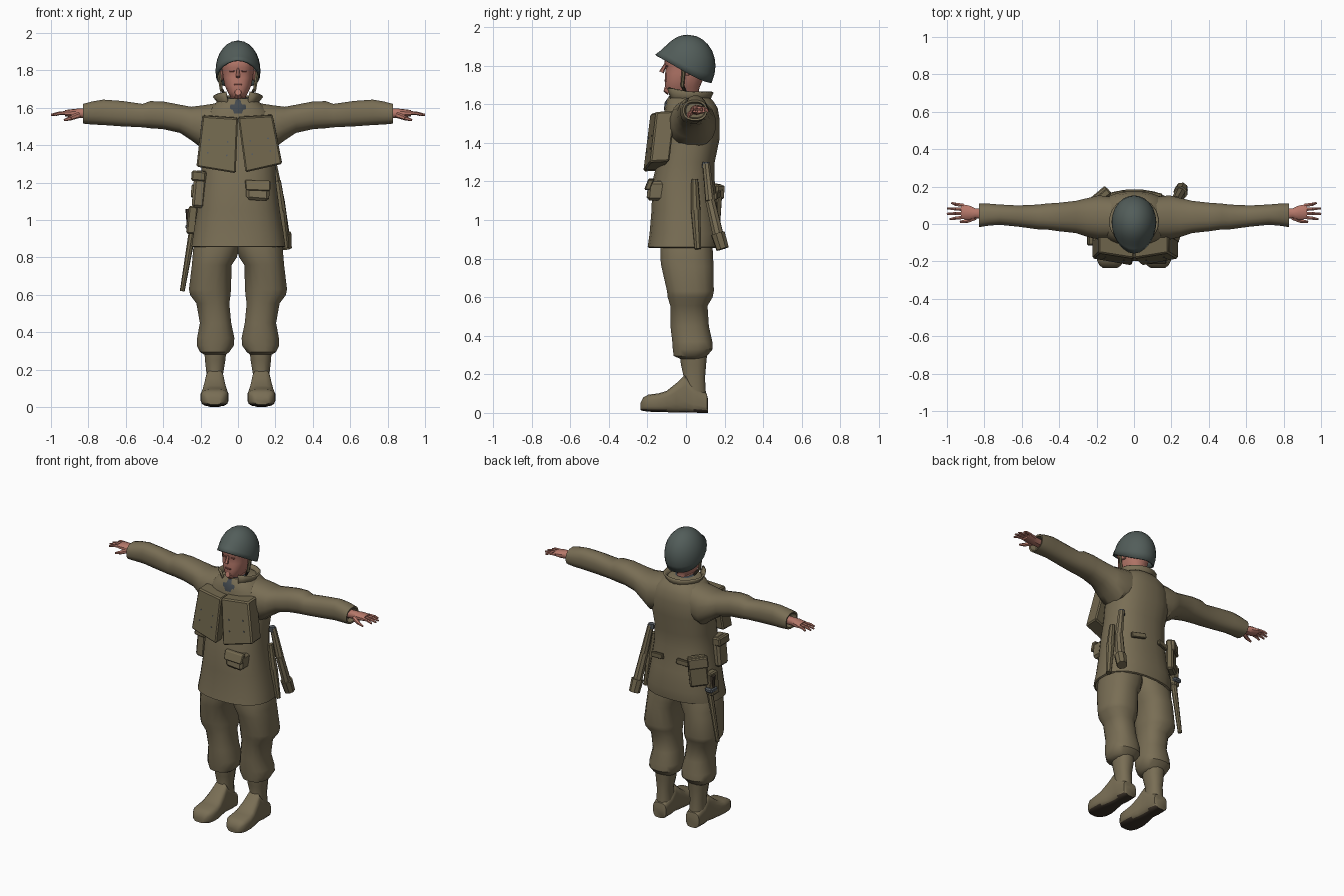
import bpy, bmesh, math
from mathutils import Vector, Matrix


def material(name, rgb):
    m = bpy.data.materials.new(name)
    m.diffuse_color = (*rgb, 1)
    return m


CLOTH = material("olive_cloth", (0.19, 0.155, 0.09))
CANVAS = material("canvas", (0.165, 0.135, 0.075))
HELMET = material("helmet_green_grey", (0.085, 0.11, 0.102))
SKIN = material("skin", (0.47, 0.19, 0.145))
LIPS = material("shaded_skin", (0.27, 0.09, 0.07))
SCARF = material("dark_scarf", (0.055, 0.065, 0.075))
SOLE = material("sole_brown", (0.045, 0.033, 0.022))
METAL = material("blue_grey_metal", (0.1, 0.115, 0.13))


def finish(name, bm, mats, angle=40):
    bmesh.ops.recalc_face_normals(bm, faces=bm.faces)
    me = bpy.data.meshes.new(name)
    bm.to_mesh(me)
    bm.free()
    ob = bpy.data.objects.new(name, me)
    bpy.context.collection.objects.link(ob)
    for m in mats if isinstance(mats, list) else [mats]:
        me.materials.append(m)
    bpy.ops.object.select_all(action='DESELECT')
    ob.select_set(True)
    bpy.context.view_layer.objects.active = ob
    bpy.ops.object.shade_smooth_by_angle(angle=math.radians(angle))
    return ob


def skin_rings(bm, rings, closed=True):
    """Join successive vertex rings with quads."""
    n = len(rings[0])
    for a, b in zip(rings, rings[1:]):
        for i in range(n if closed else n - 1):
            j = (i + 1) % n
            bm.faces.new((a[i], a[j], b[j], b[i]))


def loft(name, rows, mats, axis='z', n=16, p=2.4, s=1):
    """Each row: position on the axis, then min/max of the other two axes."""
    bm = bmesh.new()
    rings = []
    for t, a0, a1, b0, b1 in rows:
        ring = []
        for k in range(n):
            w = 2 * math.pi * (k + 0.5) / n
            c, d = math.cos(w), math.sin(w)
            a = (a0 + a1) / 2 + (a1 - a0) / 2 * math.copysign(abs(c) ** (2 / p), c)
            b = (b0 + b1) / 2 + (b1 - b0) / 2 * math.copysign(abs(d) ** (2 / p), d)
            x, y, z = {'z': (a, b, t), 'x': (t, a, b), 'y': (a, t, b)}[axis]
            ring.append(bm.verts.new((s * x, y, z)))
        rings.append(ring)
    skin_rings(bm, rings)
    bm.faces.new(rings[0])
    bm.faces.new(rings[-1])
    return finish(name, bm, mats)


def rod(name, a, b, r1, r2, mat, n=8):
    a, b = Vector(a), Vector(b)
    bm = bmesh.new()
    rot = (b - a).to_track_quat('Z', 'Y').to_matrix().to_4x4()
    bmesh.ops.create_cone(bm, cap_ends=True, segments=n, radius1=r1, radius2=r2,
                          depth=(b - a).length, matrix=Matrix.Translation((a + b) / 2) @ rot)
    return finish(name, bm, mat)


def prism(name, quad, depth, mat, bevel=0.008):
    """Front quad pushed back along a depth vector, edges softened."""
    bm = bmesh.new()
    f = [bm.verts.new(q) for q in quad]
    g = [bm.verts.new(Vector(q) + Vector(depth)) for q in quad]
    skin_rings(bm, [f, g])
    bm.faces.new(f)
    bm.faces.new(g)
    if bevel:
        bmesh.ops.bevel(bm, geom=bm.edges[:], offset=bevel, segments=1, affect='EDGES')
    return finish(name, bm, mat, 30)


def box(name, loc, size, mat, rot=(0, 0, 0), bevel=0.008):
    x, y, z = (v / 2 for v in size)
    ob = prism(name, [(-x, -y, -z), (x, -y, -z), (x, -y, z), (-x, -y, z)], (0, 2 * y, 0), mat, bevel)
    ob.location = loc
    ob.rotation_euler = [math.radians(v) for v in rot]
    return ob


# Jacket body, with a hollow hem
loft("jacket", [(0.95, -.20, .20, -.14, .13), (.855, -.24, .245, -.19, .165), (.86, -.25, .255, -.20, .175),
                (.93, -.24, .245, -.19, .185), (1.05, -.22, .225, -.18, .165), (1.2, -.20, .205, -.175, .15),
                (1.3, -.195, .2, -.15, .15), (1.42, -.205, .205, -.13, .175), (1.52, -.20, .20, -.12, .175),
                (1.58, -.175, .175, -.11, .165), (1.62, -.13, .13, -.10, .14), (1.65, -.085, .085, -.08, .1)],
     CLOTH, n=24)
# Scarf, head and neck
loft("scarf", [(1.57, -.085, .085, -.115, .09), (1.61, -.08, .08, -.11, .085), (1.645, -.07, .07, -.085, .075),
               (1.655, -.055, .055, -.06, .06)], SCARF, n=14)
loft("head", [(1.58, -.06, .06, -.05, .07), (1.645, -.055, .055, -.055, .065), (1.66, -.042, .042, -.098, .065),
              (1.685, -.056, .056, -.108, .07), (1.72, -.072, .072, -.108, .085), (1.76, -.08, .08, -.108, .1),
              (1.80, -.085, .085, -.104, .11), (1.815, -.087, .087, -.112, .115), (1.86, -.088, .088, -.108, .115),
              (1.92, -.06, .06, -.07, .09)], SKIN, n=18)
prism("nose", [(-.017, -.1, 1.755), (.017, -.1, 1.755), (.007, -.1, 1.815), (-.007, -.1, 1.815)],
      (0, .02, 0), SKIN, 0)
rod("nose_tip", (0, -.105, 1.81), (0, -.127, 1.765), .007, .013, SKIN, 6)
rod("chin", (0, -.085, 1.675), (0, -.112, 1.683), .03, .017, SKIN)
box("mouth", (0, -.108, 1.723), (.042, .008, .009), LIPS, bevel=.002)
for s in (-1, 1):
    box("eye", (s * .033, -.1, 1.797), (.026, .009, .008), LIPS, (0, 0, s * 14), .002)
    box("ear", (s * .085, 0, 1.775), (.016, .035, .055), SKIN, (0, 0, s * 15), .005)
    rod("chin_strap", (s * .103, -.01, 1.79), (s * .088, -.02, 1.69), .011, .009, CANVAS, 6)
    rod("strap_tail", (s * .088, -.02, 1.70), (s * .06, .0, 1.655), .009, .007, SOLE, 6)

# Helmet: dome with a rim that rises towards the brow
bm = bmesh.new()
rings = []
N, ROWS = 24, 8
for r in range(1, ROWS + 1):
    ring = []
    for k in range(N):
        w = 2 * math.pi * k / N
        front = (1 - math.sin(w)) / 2
        rim = 1.71 + .148 * front ** 1.6
        z = 1.96 - (1.96 - rim) * (1 - math.cos(r / ROWS * math.pi / 2)) ** .9
        u = (z - 1.80) / .16
        rad = math.sqrt(max(0, 1 - u * u)) if u > 0 else 1 - .45 * u * u
        brim = .035 * front ** 3 * (r / ROWS) ** 5
        ring.append(bm.verts.new((.12 * rad * math.cos(w), .01 + (.143 * rad + brim) * math.sin(w), z)))
    rings.append(ring)
skin_rings(bm, rings)
top = bm.verts.new((0, .01, 1.96))
for k in range(N):
    bm.faces.new((rings[0][k], rings[0][(k + 1) % N], top))
sol = finish("helmet", bm, HELMET).modifiers.new("shell", 'SOLIDIFY')
sol.thickness = .01

# Stand-up collar, open at the throat
bm = bmesh.new()
rings = []
for rx, ry, z, tip in ((.10, .10, 1.60, 0), (.105, .105, 1.64, .005), (.125, .118, 1.665, .025)):
    ring = []
    for k in range(15):
        w = math.radians(-60 + 300 * k / 14)
        open_ = max(0, -math.sin(w))
        ring.append(bm.verts.new((rx * math.cos(w), .015 + ry * math.sin(w), z + tip * open_)))
    rings.append(ring)
skin_rings(bm, rings, False)
finish("collar", bm, CLOTH).modifiers.new("thickness", 'SOLIDIFY').thickness = .012

for s in (-1, 1):
    # Sleeve
    loft("sleeve", [(.06, -.08, .14, 1.40, 1.635), (.19, -.085, .155, 1.38, 1.615), (.25, -.07, .14, 1.425, 1.607),
                    (.31, -.05, .125, 1.465, 1.618), (.40, -.04, .115, 1.485, 1.635), (.47, -.03, .11, 1.49, 1.637),
                    (.51, -.03, .105, 1.495, 1.622), (.62, -.015, .1, 1.5, 1.638), (.72, -.005, .105, 1.507, 1.645),
                    (.78, -.01, .11, 1.51, 1.635), (.828, -.018, .11, 1.515, 1.622),
                    (.826, -.008, .1, 1.525, 1.612), (.79, 0, .095, 1.53, 1.605)], CLOTH, 'x', s=s)
    # Hand
    loft("palm", [(.78, .025, .08, 1.545, 1.595), (.85, .03, .085, 1.545, 1.596), (.88, .022, .1, 1.548, 1.594),
                  (.925, .025, .108, 1.555, 1.588)], SKIN, 'x', 10, s=s)
    for i, tip in enumerate((.985, 1.0, .998, .975)):
        y = .036 + i * .021
        mid = (s * .955, y + (i - 1.3) * .004, 1.571)
        rod("finger", (s * .91, y, 1.573), mid, .0105, .0095, SKIN, 6)
        rod("fingertip", mid, (s * tip, y + (i - 1.3) * .008, 1.562), .0095, .006, SKIN, 6)
    rod("thumb", (s * .85, .035, 1.562), (s * .895, .015, 1.545), .016, .012, SKIN, 6)
    rod("thumb_tip", (s * .895, .015, 1.545), (s * .93, .012, 1.534), .012, .006, SKIN, 6)
    # Baggy trouser leg
    loft("trouser_leg", [(.94, -.02, .21, -.13, .13), (.86, -.012, .24, -.135, .14), (.80, .005, .245, -.135, .143),
                         (.76, .032, .248, -.13, .145), (.63, .036, .264, -.10, .146), (.60, .038, .258, -.097, .14),
                         (.555, .045, .224, -.083, .113), (.45, .035, .205, -.082, .12), (.37, .018, .22, -.073, .138),
                         (.33, .02, .222, -.07, .14), (.295, .045, .205, -.065, .11), (.28, .065, .18, -.03, .09)],
         CLOTH, s=s)
    # Boot
    loft("boot_shaft", [(.31, .06, .182, -.035, .112), (.25, .066, .178, -.028, .106), (.18, .078, .17, -.012, .1),
                        (.1, .075, .172, -.03, .105), (.03, .075, .172, -.03, .108)], CLOTH, n=12, s=s)
    foot = loft("boot_foot", [(.114, .085, .162, .0, .07), (.108, .075, .172, .0, .1), (.04, .07, .178, 0, .14),
                              (-.005, .073, .175, 0, .2), (-.05, .065, .185, 0, .155), (-.1, .055, .195, .003, .115),
                              (-.14, .05, .2, .003, .102), (-.195, .052, .198, .006, .095),
                              (-.222, .07, .185, .01, .08), (-.236, .09, .165, .014, .05)],
                [CLOTH, SOLE], 'y', 16, 3.5, s)
    for f in foot.data.polygons:
        if f.normal.z < -.7 or f.center.z < .012:
            f.material_index = 1
    # Back pocket flap
    box("pocket_flap", (s * .1, .163, 1.13), (.1, .02, .035), CANVAS, (0, s * 8, s * -12), .004)

# Chest bags with studs
BAGS = [[(-.222, -.185, 1.285), (-.012, -.222, 1.25), (0, -.185, 1.545), (-.19, -.155, 1.557)],
        [(.04, -.222, 1.255), (.236, -.185, 1.30), (.185, -.155, 1.56), (.0, -.185, 1.55)]]
for quad in BAGS:
    prism("chest_bag", quad, (0, .1, .005), CANVAS)
    a, b, c, d = (Vector(q) for q in quad)
    for u in (.25, .75):
        for v in (.3, .55):
            p = a.lerp(b, u).lerp(d.lerp(c, u), v)
            rod("stud", p + Vector((0, -.003, 0)), p + Vector((0, .006, 0)), .005, .005, METAL, 6)

# Belt pouch at the front
prism("front_pouch", [(.045, -.205, 1.11), (.165, -.205, 1.10), (.172, -.195, 1.2), (.04, -.195, 1.205)],
      (0, .1, 0), CLOTH, .015)
prism("pouch_flap", [(.042, -.216, 1.16), (.172, -.216, 1.155), (.175, -.195, 1.21), (.037, -.195, 1.214)],
      (0, .03, 0), CANVAS, .005)

# Gear on the negative-x hip
box("side_pouch", (-.205, -.06, 1.165), (.07, .1, .2), CLOTH, (0, 5, 0), .014)
box("side_pouch_flap", (-.21, -.062, 1.235), (.078, .108, .055), CANVAS, (0, 5, 0), .008)
box("holster", (-.185, .135, 1.09), (.12, .045, .2), CANVAS, (0, 6, 40), .01)
box("holster_flap", (-.192, .145, 1.15), (.125, .045, .07), CLOTH, (0, 6, 40), .006)
rod("knife_grip", (-.25, .09, .94), (-.262, .09, 1.06), .022, .019, SOLE)
box("knife_guard", (-.252, .09, .965), (.055, .07, .03), METAL)
rod("scabbard", (-.24, .09, .96), (-.298, .085, .62), .02, .013, CANVAS)
box("hip_case", (-.245, .07, 1.0), (.05, .08, .15), CANVAS, (0, 6, 0))

# Gear on the positive-x hip
rod("long_case_upper", (.212, .045, 1.21), (.232, .05, 1.05), .018, .026, CANVAS)
rod("long_case_lower", (.232, .05, 1.05), (.257, .062, .85), .026, .018, CANVAS)
rod("tool_handle", (.19, .105, 1.29), (.225, .125, 1.1), .02, .026, CLOTH)
rod("tool_tube", (.225, .125, 1.1), (.25, .172, .9), .026, .03, CLOTH)
rod("tool_end", (.248, .165, .93), (.255, .19, .85), .038, .034, CANVAS)
rod("tool_cap", (.188, .104, 1.27), (.186, .103, 1.3), .023, .019, METAL)
